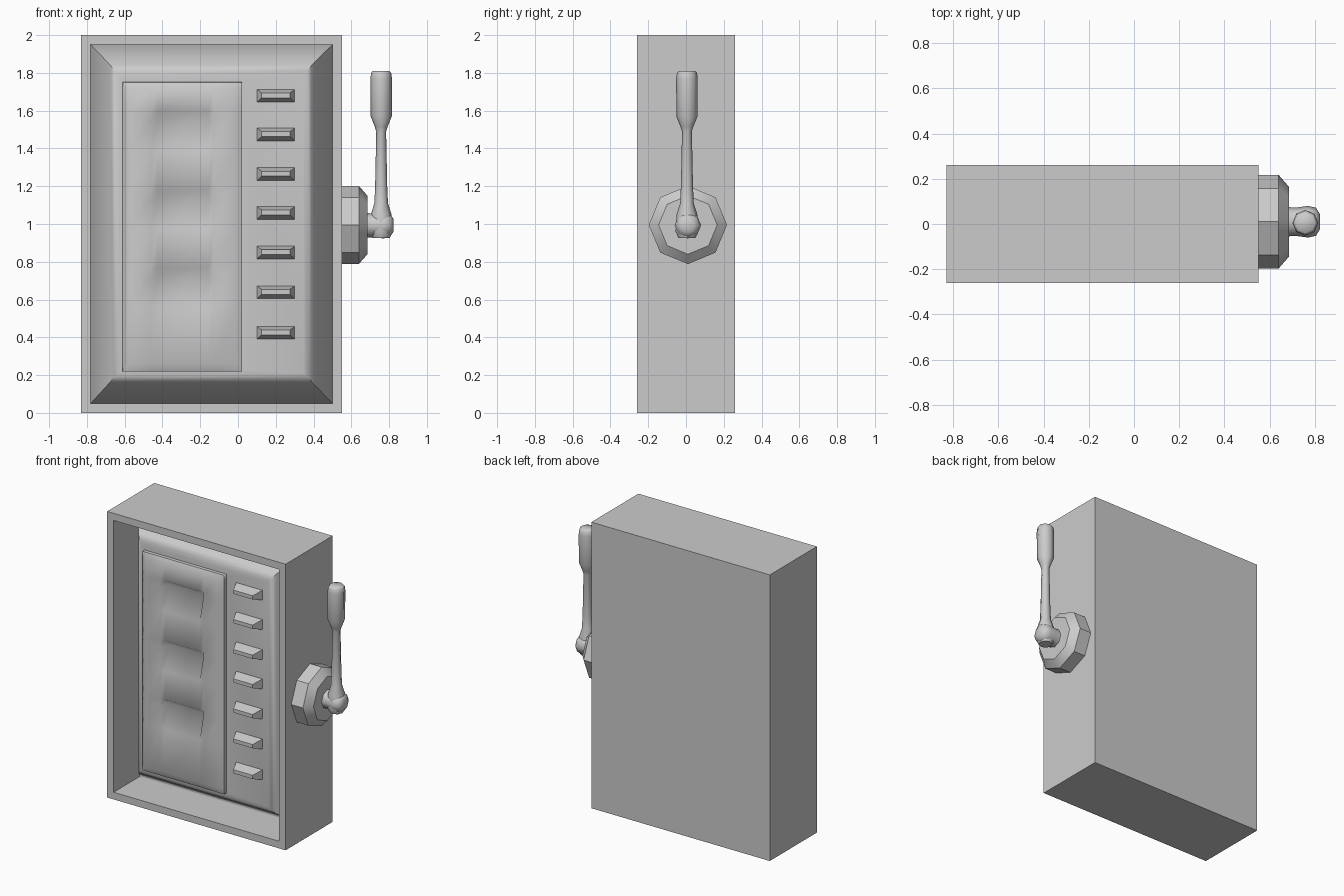
import bpy, bmesh, math
from mathutils import Vector

if "Cube" in bpy.data.objects:
    bpy.data.objects.remove(bpy.data.objects["Cube"])


def finish(name, bm, angle=None, fix=True):
    if fix:
        bmesh.ops.recalc_face_normals(bm, faces=bm.faces)
    me = bpy.data.meshes.new(name)
    bm.to_mesh(me)
    bm.free()
    ob = bpy.data.objects.new(name, me)
    bpy.context.collection.objects.link(ob)
    if angle:
        bpy.ops.object.select_all(action='DESELECT')
        ob.select_set(True)
        bpy.context.view_layer.objects.active = ob
        bpy.ops.object.shade_smooth_by_angle(angle=math.radians(angle))
    return ob


def skin(name, rings, angle=None):
    """Join rings of points with quads and cap both ends."""
    bm = bmesh.new()
    loops = [[bm.verts.new(p) for p in r] for r in rings]
    n = len(loops[0])
    for a, b in zip(loops, loops[1:]):
        for i in range(n):
            j = (i + 1) % n
            bm.faces.new((a[i], a[j], b[j], b[i]))
    bm.faces.new(loops[0])
    bm.faces.new(loops[-1])
    return finish(name, bm, angle)


def rect(x0, x1, z0, z1, y):
    return [(x0, y, z0), (x1, y, z0), (x1, y, z1), (x0, y, z1)]


def lathe(name, profile, centre, axis, sides=8, angle=40):
    """Turn (distance, radius) pairs around the x or z axis."""
    rings = []
    for d, r in profile:
        ring = []
        for k in range(sides):
            t = 2 * math.pi * k / sides
            u, v = r * math.cos(t), r * math.sin(t)
            ring.append(Vector(centre) + Vector((d, u, v) if axis == 'x' else (u, v, d)))
        rings.append(ring)
    return skin(name, rings, angle)


# Open-fronted cabinet
skin("cabinet", [rect(-.83, .55, 0, 2, .26), rect(-.83, .55, 0, 2, -.26),
                 rect(-.78, .50, .05, 1.95, -.26), rect(-.78, .50, .05, 1.95, .05)])

# Raised inner panel with sloping sides and a pocket behind the door
skin("inner_panel", [rect(-.78, .50, .05, 1.95, .06), rect(-.78, .50, .05, 1.95, .03),
                     rect(-.675, .39, .165, 1.84, -.135), rect(-.655, .37, .19, 1.81, -.155),
                     rect(-.63, .345, .21, 1.785, -.16), rect(-.60, .01, .23, 1.74, -.16),
                     rect(-.60, .01, .23, 1.74, -.09)], 50)

# Door with three scooped recesses
xs = [-.612, -.61, -.575, -.46, -.425, -.155, -.13, -.02, .02, .022]
zs = [.218, .22, .26]
for top in (.77, 1.18, 1.60):
    zs += [top - .21, top - .05, top]
zs += [1.71, 1.75, 1.752]
bm = bmesh.new()
grid = []
for j, z in enumerate(zs):
    row = []
    for i, x in enumerate(xs):
        edge = min(i, j, len(xs) - 1 - i, len(zs) - 1 - j)
        y = (-.15, -.182, -.20)[min(edge, 2)]
        if i in (4, 5) and j in (4, 7, 10):
            y = -.145
        row.append(bm.verts.new((x, y, z)))
    grid.append(row)
for a, b in zip(grid, grid[1:]):
    for i in range(len(xs) - 1):
        bm.faces.new((a[i], a[i + 1], b[i + 1], b[i]))
finish("door", bm, 60, fix=False)

# Column of tapered breaker switches
for n, z in enumerate((.425, .64, .85, 1.06, 1.265, 1.475, 1.68)):
    skin(f"switch_{n + 1}", [rect(.10, .30, z - .035, z + .033, -.15),
                             rect(.10, .30, z - .035, z + .033, -.165),
                             rect(.125, .275, z - .012, z + .014, -.23)])

# Lever mount, hub and lever on the right side
lathe("lever_mount", [(.54, .207), (.64, .207), (.685, .155)], (0, .01, .995), 'x')
lathe("lever_hub", [(.67, .065), (.72, .063), (.77, .07), (.805, .062), (.822, .035)],
      (0, .01, .993), 'x', angle=60)
lathe("lever", [(.925, .045), (.96, .06), (1.05, .055), (1.11, .036), (1.2, .032),
                (1.49, .026), (1.515, .034), (1.57, .056), (1.77, .057), (1.80, .053),
                (1.81, .044)], (.758, .005, 0), 'z', angle=60)
